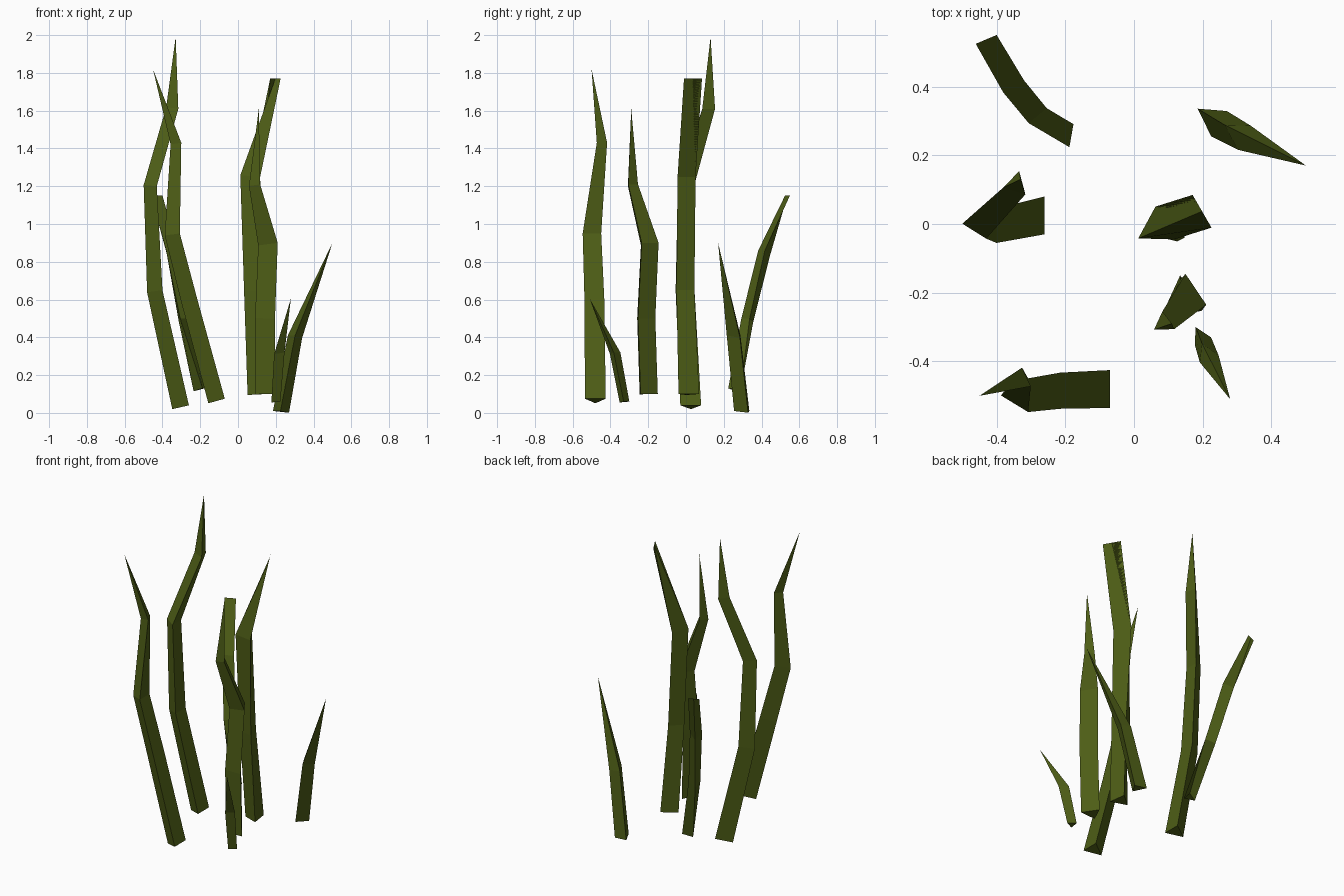
import bpy, bmesh
from math import sin, cos, radians
from mathutils import Vector

if "Cube" in bpy.data.objects:
    bpy.data.objects.remove(bpy.data.objects["Cube"])

mat = bpy.data.materials.new("dark_olive")
mat.diffuse_color = (0.075, 0.11, 0.008, 1)
mat.use_nodes = True
mat.node_tree.nodes["Principled BSDF"].inputs["Base Color"].default_value = mat.diffuse_color


def blade(name, rings):
    """Three-sided blade. Ring: x, y, z of the wide face's middle, width, facing angle."""
    pts = [Vector(r[:3]) for r in rings]
    last = len(rings) - 1
    bm = bmesh.new()
    loops = []
    for i, (x, y, z, w, ang) in enumerate(rings):
        a = radians(ang)
        t = Vector((0, 0, 0))
        if i > 0:
            t += (pts[i] - pts[i - 1]).normalized()
        if i < last:
            t += (pts[i + 1] - pts[i]).normalized()
        t.normalize()
        side = Vector((-sin(a), cos(a), 0)) * w / 2
        back = Vector((-cos(a), -sin(a), 0))
        back = (back - t * back.dot(t)).normalized()
        depth = 0 if i == last else 0.82 * w
        ring = (pts[i] - side, pts[i] + side, pts[i] + back * depth)
        loops.append([bm.verts.new(p) for p in ring])
    for lo, hi in zip(loops, loops[1:]):
        for k in range(3):
            j = (k + 1) % 3
            bm.faces.new((lo[k], lo[j], hi[j], hi[k]))
    bm.faces.new(loops[0][::-1])
    bmesh.ops.remove_doubles(bm, verts=bm.verts[:], dist=0.0005)
    bmesh.ops.recalc_face_normals(bm, faces=bm.faces[:])
    me = bpy.data.meshes.new(name)
    bm.to_mesh(me)
    bm.free()
    me.materials.append(mat)
    bpy.context.collection.objects.link(bpy.data.objects.new(name, me))


# Tall blades
blade("blade_left_tall", [
    (-0.26, 0.025, 0.04, 0.11, 0), (-0.40, -0.005, 0.65, 0.10, 0),
    (-0.43, 0.0, 1.2, 0.085, 0), (-0.325, 0.12, 1.61, 0.07, 15),
    (-0.33, 0.13, 1.99, 0, 0)])
blade("blade_front_left", [
    (-0.07, -0.48, 0.075, 0.11, 0), (-0.215, -0.485, 0.6, 0.105, 0),
    (-0.308, -0.498, 0.95, 0.098, 0), (-0.313, -0.445, 1.43, 0.06, 25),
    (-0.45, -0.50, 1.82, 0, 0)])
blade("blade_front_right", [
    (0.165, -0.195, 0.1, 0.11, 34), (0.165, -0.208, 0.5, 0.11, 34),
    (0.18, -0.19, 0.9, 0.108, 34), (0.10, -0.28, 1.21, 0.062, 34),
    (0.11, -0.29, 1.61, 0, 0)])
# Tall blade with a blunt wedge end
blade("blade_centre_blunt", [
    (0.14, 0.015, 0.1, 0.11, 8), (0.11, -0.003, 0.65, 0.10, 18),
    (0.09, 0.003, 1.25, 0.11, 30), (0.198, 0.037, 1.77, 0.11, 30)])
# Short bent blades
blade("blade_back_left_blunt", [
    (-0.182, 0.257, 0.13, 0.068, -10), (-0.28, 0.315, 0.5, 0.068, -50),
    (-0.35, 0.40, 0.86, 0.07, -60), (-0.43, 0.537, 1.15, 0.066, -67)])
blade("blade_front_small", [
    (0.202, -0.315, 0.06, 0.054, 56), (0.222, -0.365, 0.32, 0.06, 54),
    (0.28, -0.51, 0.605, 0, 0)])
blade("blade_back_right", [
    (0.205, 0.295, 0.01, 0.09, 206), (0.283, 0.252, 0.41, 0.082, 208),
    (0.50, 0.17, 0.90, 0, 0)])
